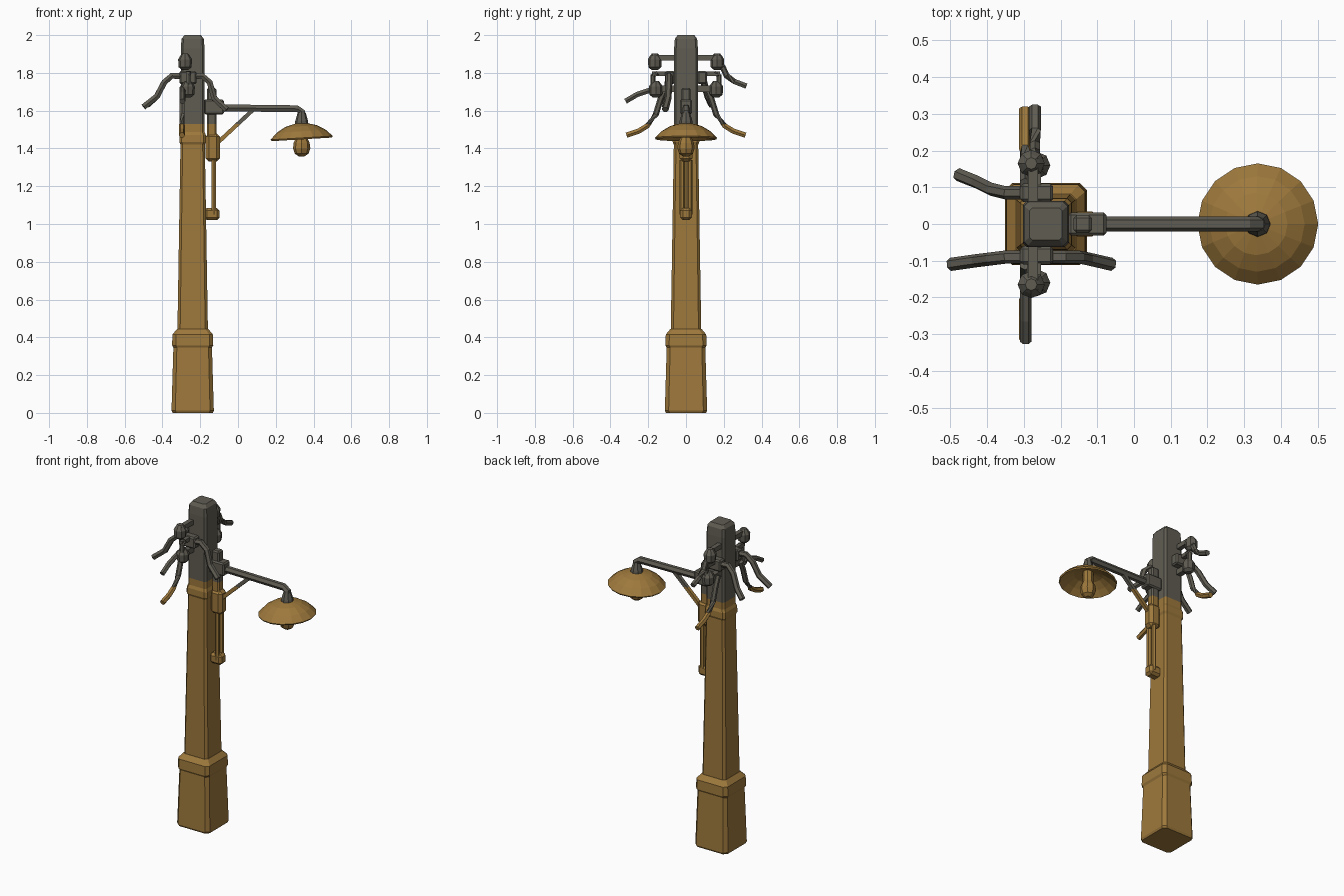
import bpy, bmesh, math
from mathutils import Vector, Matrix

if "Cube" in bpy.data.objects:
    bpy.data.objects.remove(bpy.data.objects["Cube"])


def material(name, rgb):
    m = bpy.data.materials.new(name)
    m.use_nodes = True
    m.diffuse_color = (*rgb, 1)
    m.node_tree.nodes["Principled BSDF"].inputs["Base Color"].default_value = (*rgb, 1)
    return m


OCHRE = material("ochre paint", (0.34, 0.19, 0.045))
GREY = material("weathered grey", (0.115, 0.108, 0.085))
PAINT_LINE = 1.53
POLE_X = -0.24


def finish(name, bm, line=PAINT_LINE):
    """Cut the mesh at the paint line: ochre below, grey above."""
    bmesh.ops.bisect_plane(bm, geom=bm.verts[:] + bm.edges[:] + bm.faces[:],
                           plane_co=(0, 0, line), plane_no=(0, 0, 1), dist=1e-5)
    for f in bm.faces:
        f.material_index = int(f.calc_center_median().z > line)
    bmesh.ops.recalc_face_normals(bm, faces=bm.faces[:])
    me = bpy.data.meshes.new(name)
    bm.to_mesh(me)
    bm.free()
    me.materials.append(OCHRE)
    me.materials.append(GREY)
    ob = bpy.data.objects.new(name, me)
    bpy.context.collection.objects.link(ob)
    return ob


def loft(bm, rings, cap_start=True, cap_end=True):
    rows = [[bm.verts.new(p) for p in r] for r in rings]
    n = len(rows[0])
    for a, b in zip(rows, rows[1:]):
        for i in range(n):
            bm.faces.new((a[i], a[(i + 1) % n], b[(i + 1) % n], b[i]))
    if cap_start:
        bm.faces.new(rows[0])
    if cap_end:
        bm.faces.new(rows[-1])


def square_ring(half, z, chamfer=0.18):
    """Square outline with cut corners around the pole axis."""
    c = half * (1 - chamfer)
    pts = []
    for q in range(4):
        rot = Matrix.Rotation(q * math.pi / 2, 3, 'Z')
        pts += [rot @ Vector((half, -c, 0)), rot @ Vector((half, c, 0))]
    return [p + Vector((POLE_X, 0, z)) for p in pts]


def square_column(name, profile):
    bm = bmesh.new()
    loft(bm, [square_ring(h, z) for h, z in profile])
    return finish(name, bm)


def box(name, lo, hi, bevel=0.008):
    lo, hi = Vector(lo), Vector(hi)
    bm = bmesh.new()
    bmesh.ops.create_cube(bm, size=1)
    for v in bm.verts:
        v.co = Vector(v.co[i] * (hi[i] - lo[i]) + (lo[i] + hi[i]) / 2 for i in range(3))
    bmesh.ops.bevel(bm, geom=bm.edges[:], offset=bevel, segments=1, affect='EDGES')
    return finish(name, bm)


def tube(name, points, radius, sides=6):
    """Sweep a polygon along a path, with mitred bends."""
    pts = [Vector(p) for p in points]
    rings = []
    for i, p in enumerate(pts):
        t = (pts[min(i + 1, len(pts) - 1)] - pts[max(i - 1, 0)]).normalized()
        up = Vector((0, 1, 0)) if abs(t.y) < 0.7 else Vector((1, 0, 0))
        u = t.cross(up).normalized()
        w = t.cross(u)
        angles = [2 * math.pi * (k + 0.5) / sides for k in range(sides)]
        rings.append([p + radius * (u * math.cos(a) + w * math.sin(a)) for a in angles])
    bm = bmesh.new()
    loft(bm, rings)
    return finish(name, bm)


def lathe(name, profile, centre, sides, tilt=0.0, line=PAINT_LINE, closed=True):
    rot = Matrix.Rotation(tilt, 3, 'Y')
    rings = [[rot @ Vector((r * math.cos(a), r * math.sin(a), z)) + Vector(centre)
              for a in (2 * math.pi * k / sides for k in range(sides))]
             for r, z in profile]
    bm = bmesh.new()
    loft(bm, rings, closed, closed)
    return finish(name, bm, line)


# Pole: plinth, tapering shaft, neck collar and head
square_column("plinth", [(0.106, 0), (0.112, 0.012), (0.102, 0.35)])
square_column("plinth_collar", [(0.102, 0.345), (0.109, 0.358), (0.107, 0.415), (0.082, 0.445)])
square_column("shaft", [(0.081, 0.42), (0.064, 1.45)])
square_column("neck_collar", [(0.064, 1.42), (0.071, 1.435), (0.07, 1.47), (0.062, 1.49)])
square_column("pole_head", [(0.063, 1.47), (0.063, 1.93), (0.059, 1.98), (0.044, 2.0)])

# Lamp arm with elbow, strut and wall plate
tube("lamp_arm", [(-0.19, 0, 1.62), (-0.08, 0, 1.615), (0.315, 0, 1.61),
                  (0.337, 0, 1.595), (0.34, 0, 1.54)], 0.021)
tube("arm_strut", [(-0.14, 0, 1.4), (0.08, 0, 1.605)], 0.015, 4)
box("arm_plate", (-0.165, -0.024, 1.36), (-0.115, 0.024, 1.72))
box("arm_clamp", (-0.18, -0.032, 1.58), (-0.075, 0.032, 1.66))

# Switch box and the twin conduit below it
box("switch_box", (-0.172, -0.034, 1.33), (-0.095, 0.034, 1.48), 0.018)
for side, y in (("right", -0.02), ("left", 0.02)):
    tube("conduit_" + side, [(-0.128, y, 1.05), (-0.128, y, 1.34)], 0.014)
box("conduit_back", (-0.14, -0.015, 1.06), (-0.13, 0.015, 1.34), 0.003)
box("conduit_foot", (-0.178, -0.031, 1.02), (-0.098, 0.031, 1.085), 0.014)

# Lamp: socket, thin domed shade and bulb
LAMP = (0.337, 0, 1.46)
TILT = -0.06
lathe("lamp_socket", [(0.036, 0.06), (0.034, 0.085), (0.021, 0.13)], LAMP, 8)
lathe("lamp_shade", [(0.03, 0.073), (0.085, 0.058), (0.13, 0.031), (0.165, -0.004),
                     (0.16, -0.012), (0.125, 0.017), (0.082, 0.044), (0.03, 0.058)],
      LAMP, 16, TILT, 1.6)
lathe("bulb_holder", [(0.03, -0.04), (0.03, 0.07)], LAMP, 8)
lathe("bulb", [(0.015, -0.102), (0.036, -0.088), (0.046, -0.06), (0.042, -0.03),
               (0.028, 0.0)], LAMP, 8)

# Crossarms with insulators on both ends
tube("upper_crossarm", [(-0.275, -0.18, 1.88), (-0.275, 0.18, 1.88)], 0.02, 4)
tube("middle_crossarm", [(-0.265, -0.18, 1.795), (-0.265, 0.18, 1.795)], 0.016, 4)
tube("lower_crossarm", [(-0.275, -0.16, 1.715), (-0.275, 0.16, 1.715)], 0.024, 4)
KNOB = [(0.016, -0.045), (0.034, -0.03), (0.037, 0.012), (0.026, 0.03), (0.016, 0.042)]
for side, s in (("front", -1), ("back", 1)):
    lathe("upper_insulator_" + side, KNOB, (-0.28, s * 0.165, 1.86), 8)
    lathe("lower_insulator_" + side, KNOB, (-0.265, s * 0.16, 1.715), 8)
    tube("insulator_hook_" + side, [(-0.26, s * 0.15, 1.8), (-0.26, s * 0.175, 1.785),
                                    (-0.26, s * 0.175, 1.72)], 0.014)
    box("wire_clamp_" + side, (-0.31, s * 0.085 - 0.025, 1.74), (-0.22, s * 0.085 + 0.025, 1.81))
    # Long cut wire sagging outwards
    tube("long_wire_" + side, [(-0.297, s * y, z) for y, z in
         ((0.11, 1.72), (0.135, 1.66), (0.16, 1.58), (0.205, 1.52), (0.25, 1.492), (0.315, 1.47))],
         0.016)

# Remaining cut wires
tube("upper_wire_back", [(-0.27, y, z) for y, z in
     ((0.16, 1.86), (0.195, 1.83), (0.215, 1.785), (0.255, 1.755), (0.32, 1.73))], 0.016)
tube("side_wire_front", [(-0.295, y, z) for y, z in
     ((-0.15, 1.72), (-0.2, 1.705), (-0.26, 1.685), (-0.32, 1.65))], 0.016)
tube("right_wire_front", [(-0.26, -0.09, 1.78), (-0.35, -0.09, 1.785), (-0.39, -0.095, 1.75),
                          (-0.43, -0.1, 1.675), (-0.5, -0.11, 1.62)], 0.018)
tube("left_wire_front", [(-0.25, -0.09, 1.78), (-0.19, -0.09, 1.785), (-0.15, -0.09, 1.75),
                         (-0.125, -0.095, 1.665), (-0.06, -0.11, 1.605)], 0.018)
tube("right_wire_back", [(-0.26, 0.085, 1.78), (-0.35, 0.085, 1.785), (-0.39, 0.095, 1.75),
                         (-0.43, 0.115, 1.675), (-0.48, 0.135, 1.63)], 0.018)
